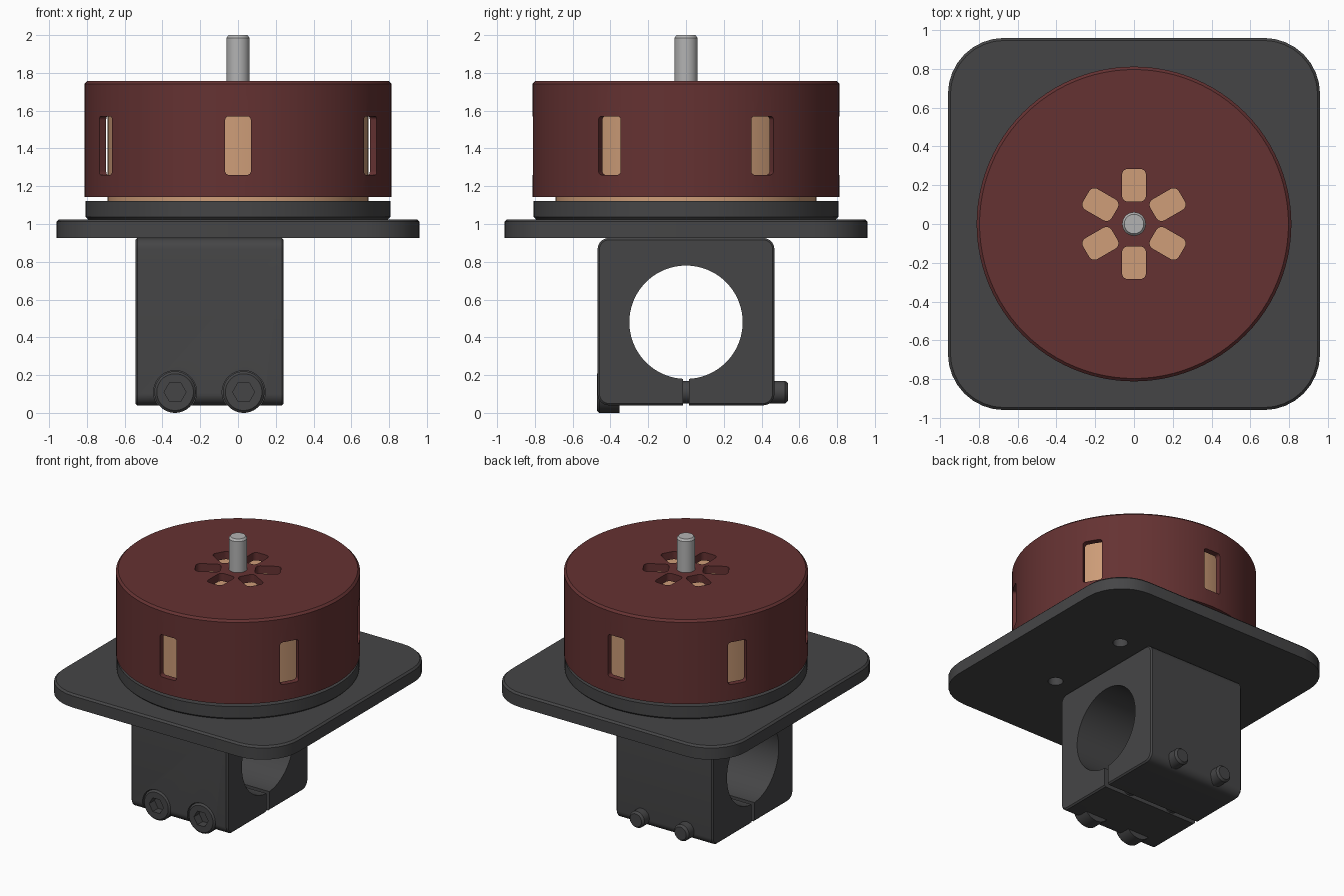
import bpy, bmesh
from math import sin, cos, pi, radians
from mathutils import Matrix

if "Cube" in bpy.data.objects:
    bpy.data.objects.remove(bpy.data.objects["Cube"])

# local x->Y, y->Z, z->X (extrudes along X); rotated version extrudes along Y
ALONG_X = Matrix(((0, 0, 1, 0), (1, 0, 0, 0), (0, 1, 0, 0), (0, 0, 0, 1)))
ALONG_Y = Matrix.Rotation(pi / 2, 4, 'Z') @ ALONG_X


def material(name, rgb):
    m = bpy.data.materials.new(name)
    m.diffuse_color = (*rgb, 1)
    m.use_nodes = True
    m.node_tree.nodes["Principled BSDF"].inputs["Base Color"].default_value = m.diffuse_color
    return m


DARK = material("dark_grey", (0.06, 0.06, 0.062))
RED = material("dark_red", (0.13, 0.032, 0.032))
COPPER = material("copper", (0.62, 0.34, 0.19))
STEEL = material("steel", (0.45, 0.45, 0.45))


def ring(r, z, n=96):
    return [(r * cos(2 * pi * i / n), r * sin(2 * pi * i / n), z) for i in range(n)]


def rrect(hw, hh, r, z, inset=0, seg=8):
    """Rounded rectangle with half sizes hw, hh."""
    pts = []
    for k, (sx, sy) in enumerate(((1, 1), (-1, 1), (-1, -1), (1, -1))):
        for i in range(seg + 1):
            a = pi / 2 * (k + i / seg)
            pts.append((sx * (hw - r) + (r - inset) * cos(a),
                        sy * (hh - r) + (r - inset) * sin(a), z))
    return pts


def loft(name, loops, mat=None, matrix=Matrix()):
    """Skin a stack of matching loops and cap both ends."""
    bm = bmesh.new()
    rows = [[bm.verts.new(p) for p in loop] for loop in loops]
    n = len(rows[0])
    for a, b in zip(rows, rows[1:]):
        for i in range(n):
            j = (i + 1) % n
            bm.faces.new((a[i], a[j], b[j], b[i]))
    bm.faces.new(rows[0][::-1])
    bm.faces.new(rows[-1])
    bm.transform(matrix)
    bmesh.ops.recalc_face_normals(bm, faces=bm.faces)
    me = bpy.data.meshes.new(name)
    bm.to_mesh(me)
    bm.free()
    ob = bpy.data.objects.new(name, me)
    bpy.context.collection.objects.link(ob)
    if mat:
        me.materials.append(mat)
    return ob


def finish(ob, cutters=()):
    """Cut the holes, then smooth the round surfaces."""
    bpy.ops.object.select_all(action='DESELECT')
    bpy.context.view_layer.objects.active = ob
    ob.select_set(True)
    for c in cutters:
        c.hide_render = True
        mod = ob.modifiers.new("cut", 'BOOLEAN')
        mod.operation, mod.solver, mod.object = 'DIFFERENCE', 'EXACT', c
        bpy.ops.object.modifier_apply(modifier=mod.name)
        bpy.data.objects.remove(c)
    bpy.ops.object.shade_smooth_by_angle(angle=radians(30))


# mounting plate with screw holes
plate = loft("mounting_plate", [rrect(.96, .96, .29, .927), rrect(.96, .96, .29, 1.012),
                                rrect(.96, .96, .29, 1.025, .013)], DARK)
finish(plate, [loft("cutter", [ring(.05, .8, 32), ring(.05, 1.2, 32)],
                    matrix=Matrix.Translation((x, y, 0)))
               for x in (-.4, .4) for y in (-.335, .335)])

# motor base disc
finish(loft("motor_base", [ring(.795, 1.025), ring(.808, 1.038), ring(.808, 1.122)], DARK))

# stator inside the bell
finish(loft("stator", [ring(.69, 1.122), ring(.69, 1.68)], COPPER))

# hollow rotor bell with six side windows and six top vents
bell = loft("rotor_bell", [ring(.77, 1.70), ring(.77, 1.143), ring(.812, 1.143),
                           ring(.812, 1.742), ring(.797, 1.757)], RED)
cuts = []
for i in range(6):
    turn = Matrix.Rotation(radians(30 + 60 * i), 4, 'Z')
    cuts.append(loft("cutter", [rrect(.068, .155, .02, .72), rrect(.068, .155, .02, .9)],
                     matrix=turn @ Matrix.Translation((0, 0, 1.415)) @ ALONG_X))
    cuts.append(loft("cutter", [rrect(.085, .062, .032, 1.65), rrect(.085, .062, .032, 1.85)],
                     matrix=turn @ Matrix.Translation((.2, 0, 0))))
finish(bell, cuts)

# output shaft
finish(loft("shaft", [ring(.061, 1.68, 48), ring(.061, 1.985, 48), ring(.05, 2.0, 48)], STEEL))

# clamp block with tube bore, slit and screw counterbores
block = loft("clamp_block", [rrect(.468, .443, .06, x, i) for x, i in
                             ((-.543, .01), (-.533, 0), (.232, 0), (.242, .01))],
             DARK, Matrix.Translation((0, 0, .483)) @ ALONG_X)
SCREW_X = (-.333, .03)
cuts = [loft("cutter", [ring(.3, -1), ring(.3, 1)],
             matrix=Matrix.Translation((0, 0, .48)) @ ALONG_X),
        loft("cutter", [rrect(.017, .15, .001, -1, seg=1), rrect(.017, .15, .001, 1, seg=1)],
             matrix=Matrix.Translation((0, 0, .1)) @ ALONG_X)]
for x in SCREW_X:
    cuts.append(loft("cutter", [ring(.114, -.6, 64), ring(.114, -.35, 64)],
                     matrix=Matrix.Translation((x, 0, .11)) @ ALONG_Y))
finish(block, cuts)

# two clamp screws with hex sockets
for k, x in enumerate(SCREW_X):
    place = Matrix.Translation((x, 0, .11)) @ ALONG_Y
    screw = loft(f"clamp_screw_{k + 1}",
                 [ring(r, y, 48) for r, y in ((.097, -.472), (.11, -.459), (.11, -.351),
                                              (.06, -.351), (.06, .525), (.047, .54))],
                 DARK, place)
    finish(screw, [loft("cutter", [ring(.058, -.6, 6), ring(.058, -.41, 6)], matrix=place)])
